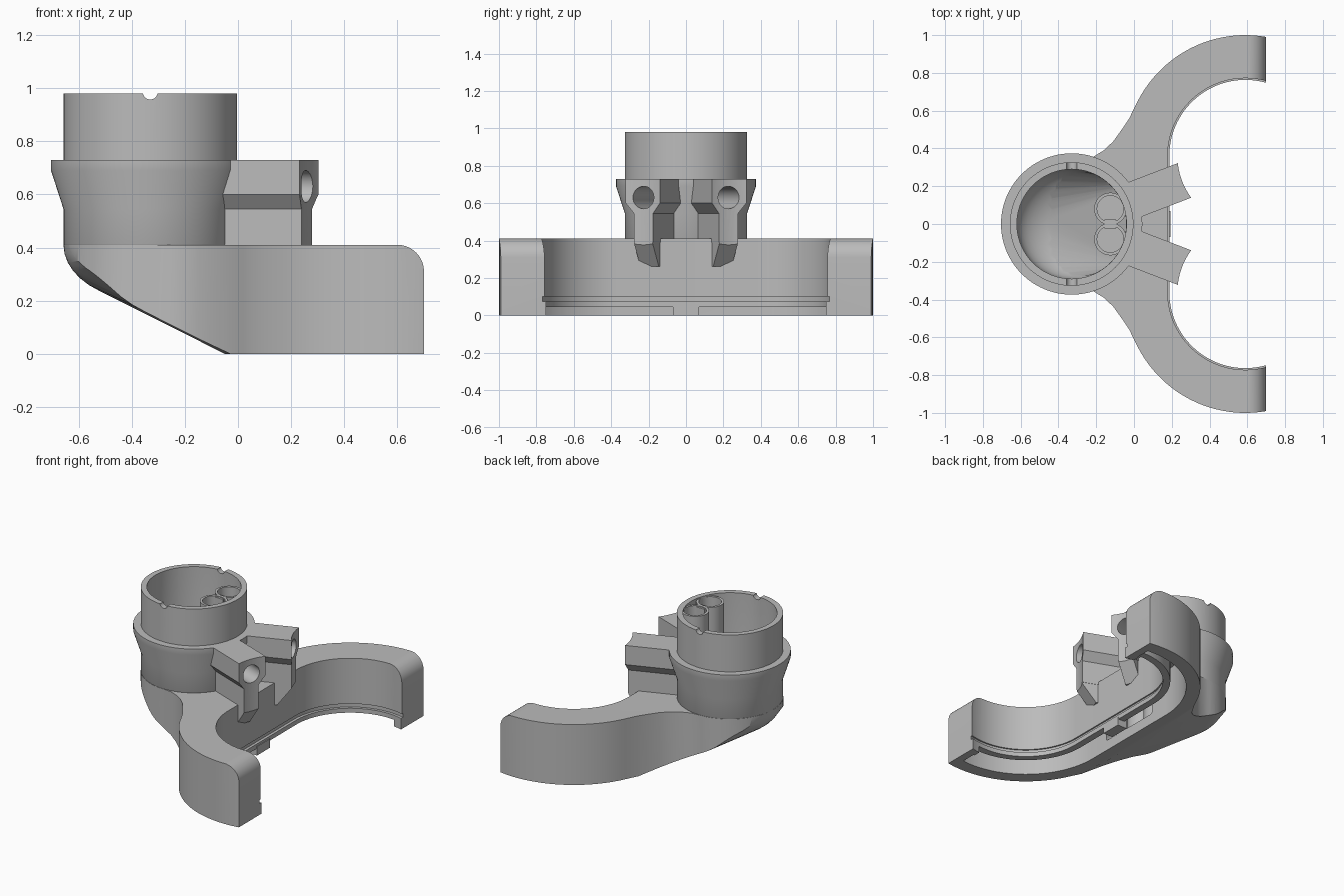
import bpy, bmesh
from math import sin, cos, radians, pi
from mathutils import Matrix

if "Cube" in bpy.data.objects:
    bpy.data.objects.remove(bpy.data.objects["Cube"])

grey = bpy.data.materials.new("plain grey")
grey.use_nodes = True
grey.diffuse_color = (0.5, 0.5, 0.5, 1)
grey.node_tree.nodes["Principled BSDF"].inputs["Base Color"].default_value = grey.diffuse_color

CUP_X, CUP_R, TOP = -0.33, 0.327, 0.41
ARC_X, ARC_Y = 0.59, 0.36


def finish(name, bm):
    bmesh.ops.recalc_face_normals(bm, faces=bm.faces)
    mesh = bpy.data.meshes.new(name)
    bm.to_mesh(mesh)
    bm.free()
    mesh.materials.append(grey)
    ob = bpy.data.objects.new(name, mesh)
    bpy.context.scene.collection.objects.link(ob)
    return ob


def prism(name, pts, depth, bevel=0, matrix=Matrix()):
    """Extrude a flat outline along its local z."""
    bm = bmesh.new()
    low = [bm.verts.new((x, y, 0)) for x, y in pts]
    high = [bm.verts.new((x, y, depth)) for x, y in pts]
    base = bm.faces.new(low)
    bm.faces.new(high[::-1])
    for i in range(len(pts)):
        bm.faces.new((low[i], low[i - 1], high[i - 1], high[i]))
    if bevel:
        bmesh.ops.bevel(bm, geom=list(base.edges), offset=bevel, segments=4, profile=0.5, affect='EDGES')
    bm.transform(matrix)
    return finish(name, bm)


def hull(name, pts, matrix=Matrix()):
    bm = bmesh.new()
    for p in pts:
        bm.verts.new(p)
    bmesh.ops.convex_hull(bm, input=bm.verts)
    loose = [v for v in bm.verts if not v.link_faces]
    bmesh.ops.delete(bm, geom=loose, context='VERTS')
    bmesh.ops.dissolve_limit(bm, angle_limit=0.001, verts=bm.verts, edges=bm.edges)
    bm.transform(matrix)
    return finish(name, bm)


def arc(cx, cy, r, a0, a1, n):
    return [(cx + r * cos(radians(a0 + (a1 - a0) * i / n)),
             cy + r * sin(radians(a0 + (a1 - a0) * i / n))) for i in range(n + 1)]


def mirrored(half):
    """Close a half outline with its reflection in y."""
    return half + [(x, -y) for x, y in reversed(half) if abs(y) > 1e-5]


def cylinder(name, r, depth, matrix, n=48):
    return prism(name, arc(0, 0, r, 0, 360 - 360 / n, n - 1), depth, matrix=matrix)


def lathe(name, profile, x, n=96):
    bm = bmesh.new()
    rings = [[bm.verts.new((px, py, z)) for px, py in arc(x, 0, r, 0, 360 - 360 / n, n - 1)]
             for r, z in profile]
    for a, b in zip(rings, rings[1:]):
        for i in range(n):
            j = (i + 1) % n
            bm.faces.new((a[i], a[j], b[j], b[i]))
    bm.faces.new(rings[0])
    bm.faces.new(rings[-1])
    return finish(name, bm)


def boolean(ob, tool, op, keep=False):
    mod = ob.modifiers.new("cut", 'BOOLEAN')
    mod.operation, mod.object, mod.solver = op, tool, 'EXACT'
    bpy.context.view_layer.objects.active = ob
    bpy.ops.object.modifier_apply(modifier=mod.name)
    if not keep:
        bpy.data.objects.remove(tool)


def bowl(r, h, rings=10, n=72):
    """Points of a half ellipsoid hanging under the cup."""
    return [(CUP_X + r * cos(t * pi / 2 / rings) * cos(a * 2 * pi / n),
             r * cos(t * pi / 2 / rings) * sin(a * 2 * pi / n),
             TOP - h * sin(t * pi / 2 / rings)) for t in range(rings) for a in range(n)]


def slot(r, z0, z1, end=60):
    return prism("slot_cutter", mirrored(arc(ARC_X, ARC_Y, r, end, 180, 36)), z1 - z0,
                 matrix=Matrix.Translation((0, 0, z0)))


def both(points):
    return [(x, s * y, z) for x, y, z in points for s in (-1, 1)]


# Fork body: rounded outline trimmed by a sloping underside
outline = arc(ARC_X, ARC_Y, 0.64, 60, 155, 32)
outline += [(-0.025, 0.56), (-0.065, 0.5), (-0.11, 0.437), (-0.16, 0.39), (-0.22, 0.353), (-0.27, 0.334)]
outline += arc(CUP_X, 0, CUP_R + 0.001, 90, 180, 24)
body = prism("fork_body", mirrored(outline), 0.5, bevel=0.03)
side = [(0.045, 1.1, -0.02), (0.7, 1.1, -0.02), (-0.36, 1.1, TOP), (-0.01, 0.25, -0.02)]
side += [(x, 1.1, z) for x, z in arc(0.6, TOP - 0.1, 0.1, 0, 90, 10)]
trim = hull("trim_block", bowl(CUP_R, 0.214) + both(side))
boolean(body, trim, 'INTERSECT')

# Inner wall with a thin groove and lip
for r, z0, z1 in ((0.412, 0.1, 0.6), (0.422, 0.075, 0.101), (0.403, -0.1, 0.076)):
    boolean(body, slot(r, z0, z1), 'DIFFERENCE')

# Hollow duct inside the fork, open underneath
duct = slot(0.55, -0.1, 0.32, 84)
boolean(duct, slot(0.45, -0.2, 0.5), 'DIFFERENCE')
boolean(body, duct, 'DIFFERENCE')
boolean(body, slot(0.47, -0.1, 0.045, 84), 'DIFFERENCE')

# Cup with flared collar
cup = lathe("cup", [(0.31, 0.38), (CUP_R, 0.412), (CUP_R, 0.545), (0.374, 0.69), (0.374, 0.73),
                    (CUP_R, 0.73), (CUP_R, 0.98)], CUP_X)
boolean(body, cup, 'UNION')
cavity = hull("cavity", bowl(0.29, 0.17) + [(x, y, 1.1) for x, y in arc(CUP_X, 0, 0.29, 0, 355, 71)])
boolean(body, cavity, 'DIFFERENCE')
throat = hull("throat", bowl(0.28, 0.165) + both([(0.07, 0.22, 0.06), (0.07, 0.22, 0.31)]))
boolean(body, throat, 'DIFFERENCE')

# Round notches in the rim
notch = cylinder("notch", 0.028, 1, Matrix.Translation((CUP_X, 0.5, 0.985)) @ Matrix.Rotation(pi / 2, 4, 'X'), 20)
boolean(body, notch, 'DIFFERENCE')

# Central tab under the inner wall, and web joining the two tubes
tab = hull("locating_tab", both([(x, 0.07, z) for x in (0.12, 0.192) for z in (0, 0.06)]))
web = hull("tube_web", both([(x, 0.025, z) for x in (-0.155, -0.095) for z in (0.15, 0.965)]))

parts = [body, tab, web]
for label, s in (("left", 1), ("right", -1)):
    # Clamp arm: wide head on a narrow stem, with a gusset below
    frame = Matrix.Translation((0.005, s * 0.13, 0)) @ Matrix.Rotation(radians(21 * s), 4, 'Z')
    along = frame @ Matrix(((0, 0, 1, -0.05), (1, 0, 0, 0), (0, 1, 0, 0), (0, 0, 0, 1)))
    half = [(0.098, 0.73), (0.098, 0.6), (0.055, 0.545), (0.055, 0.39)]
    arm = prism(label + "_clamp", half + [(-v, z) for v, z in reversed(half)], 0.45, matrix=along)
    gusset = hull(label + "_gusset", both([(u, 0.053, z) for u, z in
                                           ((0.13, 0.42), (0.3, 0.42), (0.15, 0.26), (0.18, 0.26))]), frame)
    scoop = cylinder("scoop", 0.37, 1, Matrix.Translation((0.6, s * 0.36, 0.1)), 96)
    boolean(arm, scoop, 'DIFFERENCE', keep=True)
    boolean(gusset, scoop, 'DIFFERENCE')

    # Tube standing inside the cup
    tube = cylinder(label + "_tube", 0.086, 0.85, Matrix.Translation((-0.125, s * 0.08, 0.12)))
    bore = cylinder("bore", 0.07, 1, Matrix.Translation((-0.125, s * 0.08, 0.3)))
    boolean(tube, bore, 'DIFFERENCE')

    # Drilled passage from the clamp end into the tube
    drill = cylinder("drill", 0.06, 0.6, frame @ Matrix.Translation((-0.12, 0, 0.63)) @ Matrix.Rotation(pi / 2, 4, 'Y'))
    for ob in (arm, body, tube):
        boolean(ob, drill, 'DIFFERENCE', keep=True)
    bpy.data.objects.remove(drill)
    parts += [arm, gusset, tube]

for ob in bpy.context.scene.objects:
    ob.select_set(ob in parts)
bpy.context.view_layer.objects.active = body
bpy.ops.object.shade_smooth_by_angle(angle=radians(30))
